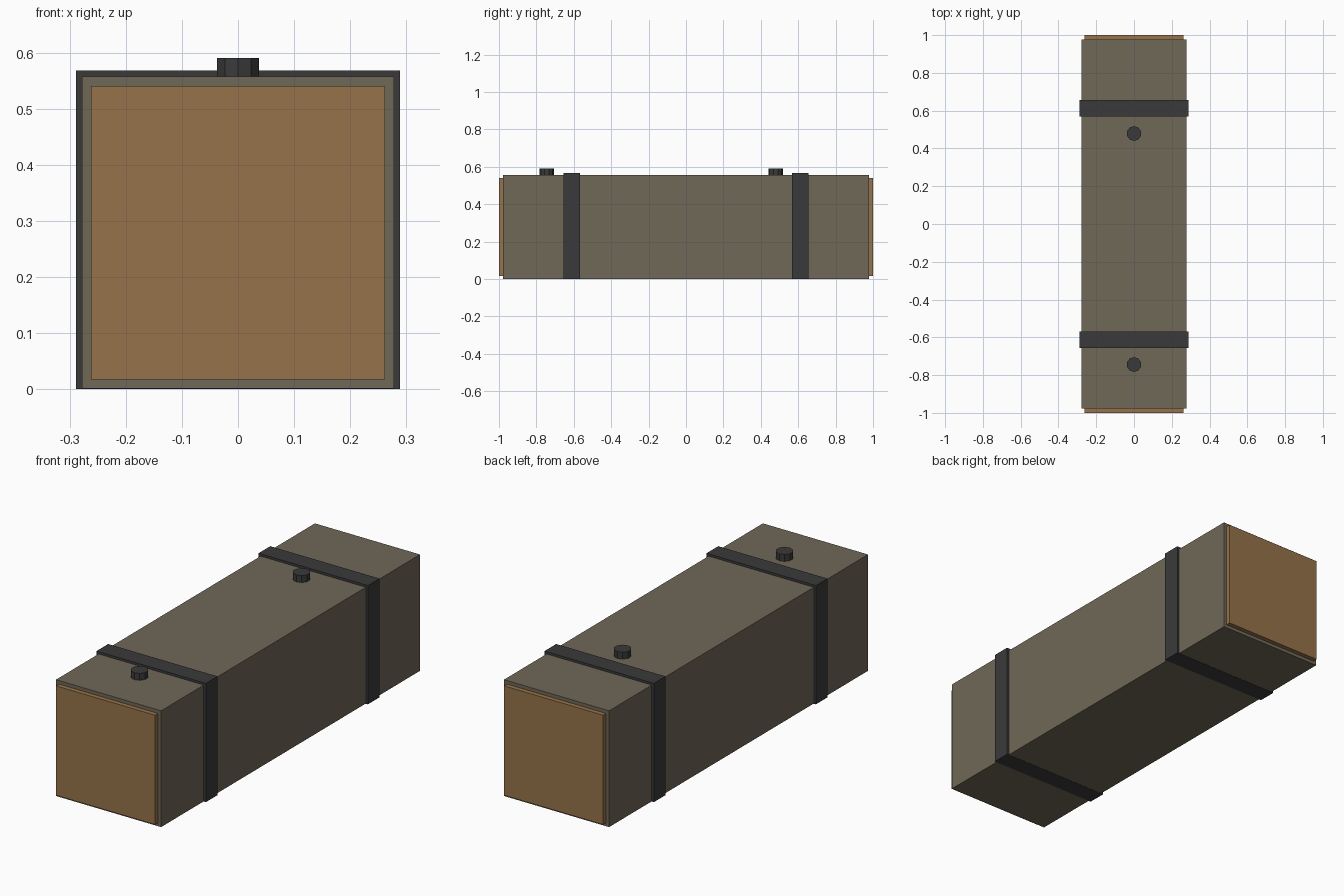
import bpy

if "Cube" in bpy.data.objects:
    bpy.data.objects.remove(bpy.data.objects["Cube"])


def material(name, color):
    m = bpy.data.materials.new(name)
    m.diffuse_color = (*color, 1)
    m.use_nodes = True
    m.node_tree.nodes["Principled BSDF"].inputs["Base Color"].default_value = m.diffuse_color
    return m


OLIVE = material("olive_grey", (0.162, 0.138, 0.098))
TAN = material("tan_wood", (0.305, 0.171, 0.067))
DARK = material("dark_metal", (0.042, 0.042, 0.044))


def box(name, half_x, y0, y1, z0, z1, mat):
    bpy.ops.mesh.primitive_cube_add(size=1, location=(0, (y0 + y1) / 2, (z0 + z1) / 2))
    ob = bpy.context.object
    ob.name = name
    ob.scale = (2 * half_x, y1 - y0, z1 - z0)
    bpy.ops.object.transform_apply(location=False, rotation=False, scale=True)
    ob.data.materials.append(mat)


# Long square casing, a hair above the strap undersides
box("casing", 0.278, -0.978, 0.978, 0.001, 0.557, OLIVE)

# Raised end panels and straps at both ends
for label, s in (("front", -1), ("back", 1)):
    y0, y1 = sorted((s * 0.97, s * 1.0))
    box(label + "_end_panel", 0.262, y0, y1, 0.017, 0.54, TAN)
    box(label + "_strap", 0.289, s * 0.612 - 0.044, s * 0.612 + 0.044, 0, 0.568, DARK)

# Round knobs on the top
for label, y in (("front", -0.744), ("back", 0.479)):
    bpy.ops.mesh.primitive_cylinder_add(vertices=10, radius=0.039, depth=0.045,
                                        location=(0, y, 0.5675))
    knob = bpy.context.object
    knob.name = label + "_knob"
    knob.data.materials.append(DARK)
